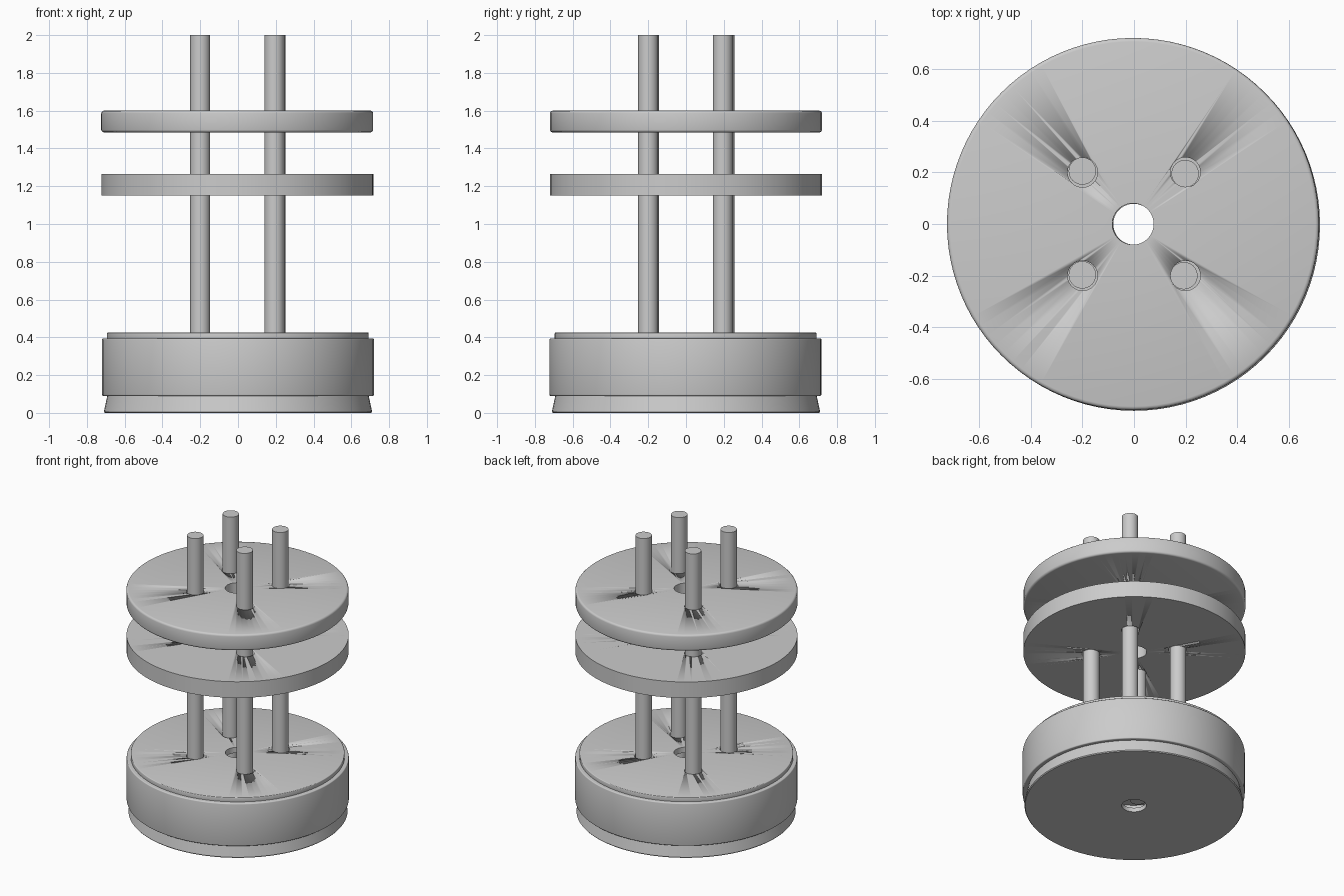
import bpy
import math

cube = bpy.data.objects.get("Cube")
if cube:
    bpy.data.objects.remove(cube, do_unlink=True)

SEGMENTS = 96
BORE = 0.08

grey = bpy.data.materials.new("light_grey")
grey.use_nodes = True
colour = (0.6, 0.6, 0.6, 1)
grey.diffuse_color = colour
grey.node_tree.nodes["Principled BSDF"].inputs["Base Color"].default_value = colour


def finish(obj):
    obj.data.materials.clear()
    obj.data.materials.append(grey)
    bpy.ops.object.select_all(action='DESELECT')
    obj.select_set(True)
    bpy.context.view_layer.objects.active = obj
    bpy.ops.object.shade_smooth_by_angle(angle=math.radians(35))


def ring(name, profile, centre=(0, 0)):
    """Spin a closed (radius, height) outline, counter-clockwise, into a ring."""
    n = len(profile)
    verts, faces = [], []
    for i in range(SEGMENTS):
        a = math.tau * i / SEGMENTS
        verts += [(r * math.cos(a), r * math.sin(a), z) for r, z in profile]
        j = (i + 1) % SEGMENTS
        for k in range(n):
            m = (k + 1) % n
            faces.append((i * n + k, j * n + k, j * n + m, i * n + m))
    mesh = bpy.data.meshes.new(name)
    mesh.from_pydata(verts, [], faces)
    obj = bpy.data.objects.new(name, mesh)
    obj.location = (centre[0], centre[1], 0)
    bpy.context.collection.objects.link(obj)
    finish(obj)
    return obj


def disc(inner, outer, low, high, edge):
    """Outline of a flat ring whose outer corners are rounded by edge."""
    pts = [(inner, low)]
    for z, start in ((low + edge, -90), (high - edge, 0)):
        for step in range(4 if edge else 1):
            a = math.radians(start + 30 * step)
            pts.append((outer - edge + edge * math.cos(a), z + edge * math.sin(a)))
    return pts + [(inner, high)]


def rod(name, x, y, radius, low, high):
    bpy.ops.mesh.primitive_cylinder_add(
        vertices=32, radius=radius, depth=high - low,
        location=(x, y, (low + high) / 2))
    obj = bpy.context.object
    obj.name = name
    finish(obj)
    return obj


# Hollow base: flared foot, drum wall and lid
ring("base_foot", [(BORE, 0), (0.705, 0), (0.71, 0.006), (0.69, 0.1),
                   (0.66, 0.1), (0.66, 0.03), (BORE, 0.03)])
ring("base_drum", disc(0.66, 0.72, 0.09, 0.395, 0.007), (0, -0.003))
lid = ring("base_lid", disc(BORE, 0.693, 0.385, 0.425, 0.005), (-0.001, -0.002))

# Two plates on the rods, the upper one with rounded rims
lower = ring("lower_plate", disc(BORE, 0.72, 1.15, 1.265, 0), (-0.003, 0))
upper = ring("upper_plate", disc(BORE, 0.72, 1.485, 1.6, 0.014), (-0.004, 0))

# Four rods, each in a slightly loose hole
spots = {"front_left": (0.193, -0.2), "front_right": (-0.2, -0.197),
         "back_left": (0.198, 0.195), "back_right": (-0.2, 0.205)}
for spot, (x, y) in spots.items():
    rod(spot + "_rod", x, y, 0.053, 0.2, 2.0)
    cutter = rod(spot + "_hole_cutter", math.copysign(0.199, x),
                 math.copysign(0.2, y), 0.058, 0.3, 1.8)
    cutter.hide_render = True
    cutter.hide_viewport = True
    cutter.display_type = 'WIRE'
    for part in (lid, lower, upper):
        cut = part.modifiers.new("rod_hole", 'BOOLEAN')
        cut.operation = 'DIFFERENCE'
        cut.solver = 'EXACT'
        cut.object = cutter
